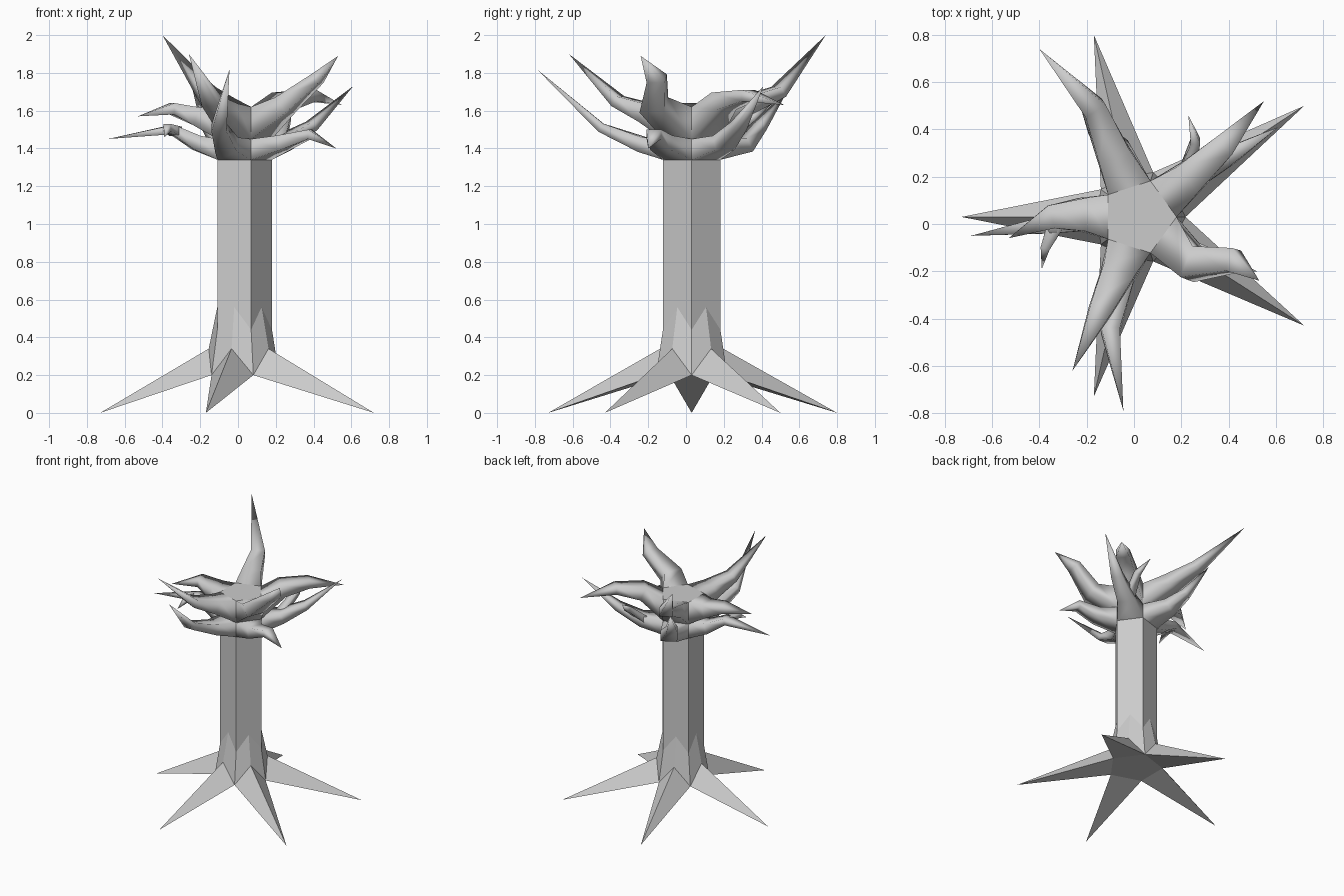
import bpy, bmesh
from math import cos, sin, radians
from mathutils import Vector

if "Cube" in bpy.data.objects:
    bpy.data.objects.remove(bpy.data.objects["Cube"])

CX, CY = 0.02, 0.03      # trunk axis
R = 0.16                 # trunk radius


def polar(angle, r, z):
    a = radians(angle)
    return Vector((CX + r * cos(a), CY + r * sin(a), z))


def make(name, bm, smooth=False):
    bmesh.ops.remove_doubles(bm, verts=bm.verts, dist=0.0005)
    bmesh.ops.recalc_face_normals(bm, faces=bm.faces)
    for f in bm.faces:
        f.smooth = smooth
    me = bpy.data.meshes.new(name)
    bm.to_mesh(me)
    bm.free()
    ob = bpy.data.objects.new(name, me)
    bpy.context.collection.objects.link(ob)
    return ob


def face(bm, *pts):
    bm.faces.new([bm.verts.new(p) for p in pts])


# five-sided trunk with a root flaring out of each side
tips = [(0.72, 0.50), (-0.17, 0.80), (-0.73, 0.03), (-0.17, -0.73), (0.72, -0.43)]
bm = bmesh.new()
for k, (tx, ty) in enumerate(tips):
    a, m, b = 72 * k, 72 * k + 36, 72 * k + 72
    top_a, top_b = polar(a, R, 1.34), polar(b, R, 1.34)
    mid_a, mid_b = polar(a, R, 0.44), polar(b, R, 0.44)
    low_a, low_b = polar(a, 0.198, 0.2), polar(b, 0.198, 0.2)
    peak = polar(m, R * cos(radians(36)), 0.56)
    ridge = polar(m, 0.175, 0.34)
    tip = Vector((tx, ty, 0))
    face(bm, mid_a, peak, mid_b, top_b, top_a)
    face(bm, mid_a, low_a, ridge, peak)
    face(bm, mid_b, peak, ridge, low_b)
    face(bm, low_a, tip, ridge)
    face(bm, low_b, ridge, tip)
    face(bm, low_a, low_b, tip)
face(bm, *[polar(72 * k, 0.198, 0.2) for k in range(5)])
make("trunk_and_roots", bm)

# flat cap on the trunk
bm = bmesh.new()
face(bm, *[polar(72 * k, R, 1.62) for k in range(5)])
make("trunk_top", bm)


def section(p, d, w, h):
    side = Vector((0, 0, 1)).cross(d).normalized() * w / 2
    up = d.cross(side).normalized() * h / 2
    return [p - side - up, p + side - up, p + side + up, p - side + up]


def limb(name, base, pts, sizes):
    """Four-sided tapering limb from a base quad through pts to a sharp tip."""
    pts = [Vector(p) for p in pts]
    centre = sum(base, Vector()) / 4
    path = [centre] + pts
    bm = bmesh.new()
    rings = [base]
    for i, (w, h) in enumerate(sizes, 1):
        d = (path[i] - path[i - 1]).normalized() + (path[i + 1] - path[i]).normalized()
        rings.append(section(path[i], d.normalized(), w, h))
    for lo, hi in zip(rings, rings[1:]):
        for j in range(4):
            n = (j + 1) % 4
            face(bm, lo[j], lo[n], hi[n], hi[j])
    for j in range(4):
        face(bm, rings[-1][j], rings[-1][(j + 1) % 4], pts[-1])
    make(name, bm, True)


# two tiers of branches, one growing out of every trunk side
upper = [
    [(0.24, 0.20, 1.65), (0.38, 0.33, 1.68), (0.55, 0.52, 1.63)],
    [(-0.09, 0.30, 1.62), (-0.17, 0.49, 1.70), (-0.40, 0.74, 2.00)],
    [(-0.22, 0.04, 1.57), (-0.35, 0.03, 1.61), (-0.53, -0.06, 1.57)],
    [(-0.07, -0.21, 1.59), (-0.14, -0.36, 1.65), (-0.26, -0.62, 1.90)],
    [(0.25, -0.17, 1.63), (0.42, -0.155, 1.77), (0.53, -0.24, 1.89)],
]
lower = [
    [(0.24, 0.20, 1.43), (0.39, 0.28, 1.52), (0.61, 0.41, 1.73)],
    [(-0.07, 0.31, 1.42), (-0.15, 0.39, 1.52), (-0.24, 0.54, 1.71)],
    [(-0.22, 0.03, 1.43), (-0.35, 0.00, 1.50), (-0.69, -0.05, 1.45)],
    [(-0.06, -0.23, 1.42), (-0.10, -0.45, 1.51), (-0.045, -0.79, 1.82)],
    [(0.24, -0.13, 1.43), (0.38, -0.17, 1.475), (0.52, -0.20, 1.40)],
]
for tier, paths, z0, z1, sizes in (
        ("upper", upper, 1.45, 1.62, [(0.14, 0.10), (0.10, 0.06)]),
        ("lower", lower, 1.34, 1.45, [(0.12, 0.08), (0.08, 0.05)])):
    for k, pts in enumerate(paths):
        a, b = 72 * k, 72 * k + 72
        base = [polar(a, R, z0), polar(b, R, z0), polar(b, R, z1), polar(a, R, z1)]
        limb(f"{tier}_branch_{k + 1}", base, pts, sizes)

# small twigs splitting off two lower branches
for i, pts in enumerate((
        [(0.22, 0.21, 1.44), (0.26, 0.35, 1.56), (0.23, 0.46, 1.64)],
        [(-0.33, 0.00, 1.49), (-0.375, -0.10, 1.51), (-0.39, -0.19, 1.46)])):
    p, q = Vector(pts[0]), Vector(pts[1])
    limb(f"twig_{i + 1}", section(p, (q - p).normalized(), 0.07, 0.05), pts[1:], [(0.04, 0.04)])
